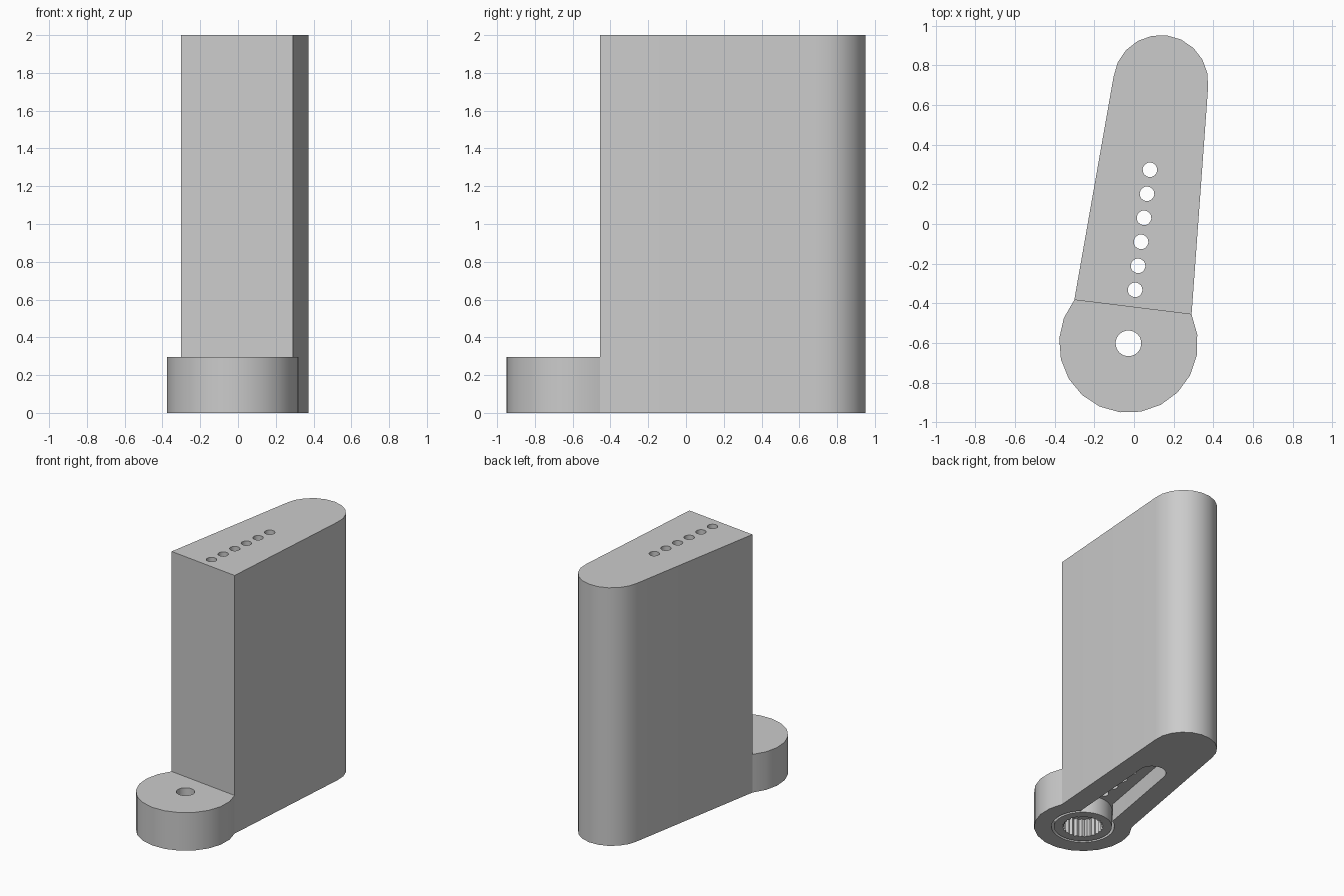
import bpy, bmesh
from math import sin, cos, pi, radians

cube = bpy.data.objects.get("Cube")
if cube:
    bpy.data.objects.remove(cube, do_unlink=True)

# Everything is laid out with the hub at the origin and the arm along +y
HUB = (-0.028, -0.602, 0)
TURN = radians(-7.07)
HUB_R, HUB_TOP = 0.35, 0.295
ARM_START, ARM_END = 0.184, 1.325
ARM_W, TIP_R = 0.298, 0.24
CEILING = 0.14

grey = bpy.data.materials.new("light grey plastic")
grey.use_nodes = True
colour = (0.6, 0.6, 0.6, 1)
grey.diffuse_color = colour
grey.node_tree.nodes["Principled BSDF"].inputs["Base Color"].default_value = colour


def arc(y, r, start, end, steps):
    """Points of an arc centred on the arm axis, angles in degrees."""
    angles = [radians(start + (end - start) * i / steps) for i in range(steps + 1)]
    return [(r * cos(a), y + r * sin(a)) for a in angles]


def circle(y, r, sides):
    return arc(y, r, 0, 360, sides)[:-1]


def prism(name, outline, bottom, top):
    """Closed prism over an anticlockwise outline."""
    bm = bmesh.new()
    base = bm.faces.new([bm.verts.new((x, y, bottom)) for x, y in outline])
    side = bmesh.ops.extrude_face_region(bm, geom=[base], use_keep_orig=True)
    verts = [g for g in side["geom"] if isinstance(g, bmesh.types.BMVert)]
    bmesh.ops.translate(bm, verts=verts, vec=(0, 0, top - bottom))
    bmesh.ops.recalc_face_normals(bm, faces=bm.faces)
    mesh = bpy.data.meshes.new(name)
    bm.to_mesh(mesh)
    bm.free()
    mesh.materials.append(grey)
    obj = bpy.data.objects.new(name, mesh)
    obj.location = HUB
    obj.rotation_euler.z = TURN
    bpy.context.collection.objects.link(obj)
    return obj


def combine(target, tool, operation):
    """Apply a boolean and discard the tool."""
    tool.hide_render = True
    bpy.context.view_layer.update()
    mod = target.modifiers.new(operation.lower(), "BOOLEAN")
    mod.object, mod.operation, mod.solver = tool, operation, "EXACT"
    with bpy.context.temp_override(object=target, active_object=target):
        bpy.ops.object.modifier_apply(modifier=mod.name)
    bpy.data.objects.remove(tool, do_unlink=True)


def smooth(obj):
    bpy.ops.object.select_all(action="DESELECT")
    obj.select_set(True)
    bpy.context.view_layer.objects.active = obj
    bpy.ops.object.shade_smooth_by_angle(angle=radians(30))


# Tall tapered arm with a rounded far end
body = prism("arm_body",
             [(-ARM_W, ARM_START), (ARM_W, ARM_START)] + arc(ARM_END, TIP_R, 0, 180, 10),
             0, 2)

# Low round hub, running into the arm
hub = prism("hub", arc(0, HUB_R, 148.3, 391.7, 14) + [(0.2, 0.4), (-0.2, 0.4)], 0, HUB_TOP)
combine(body, hub, "UNION")

# Recess underneath: round pocket and tapered slot
combine(body, prism("pocket_cutter", circle(0, 0.225, 40), -0.1, CEILING), "DIFFERENCE")
slot = [(-0.14, 0.1), (0.14, 0.1)] + arc(0.91, 0.1, 0, 180, 14)
combine(body, prism("slot_cutter", slot, -0.1, CEILING), "DIFFERENCE")

# Screw hole in the hub and a row of pin holes through the arm
combine(body, prism("screw_cutter", circle(0, 0.065, 20), -0.1, 0.5), "DIFFERENCE")
for i in range(6):
    combine(body, prism("pin_cutter", circle(0.272 + 0.122 * i, 0.037, 16), -0.1, 2.1),
            "DIFFERENCE")
smooth(body)

# Boss inside the pocket, with a toothed socket
boss = prism("socket_boss", circle(0, 0.207, 40), 0, CEILING + 0.01)
TEETH = 24
teeth = []
for i in range(TEETH * 2):
    r = 0.148 if i % 2 else 0.134
    a = pi * i / TEETH
    teeth.append((r * cos(a), r * sin(a)))
combine(boss, prism("teeth_cutter", teeth, -0.1, 0.3), "DIFFERENCE")
smooth(boss)
